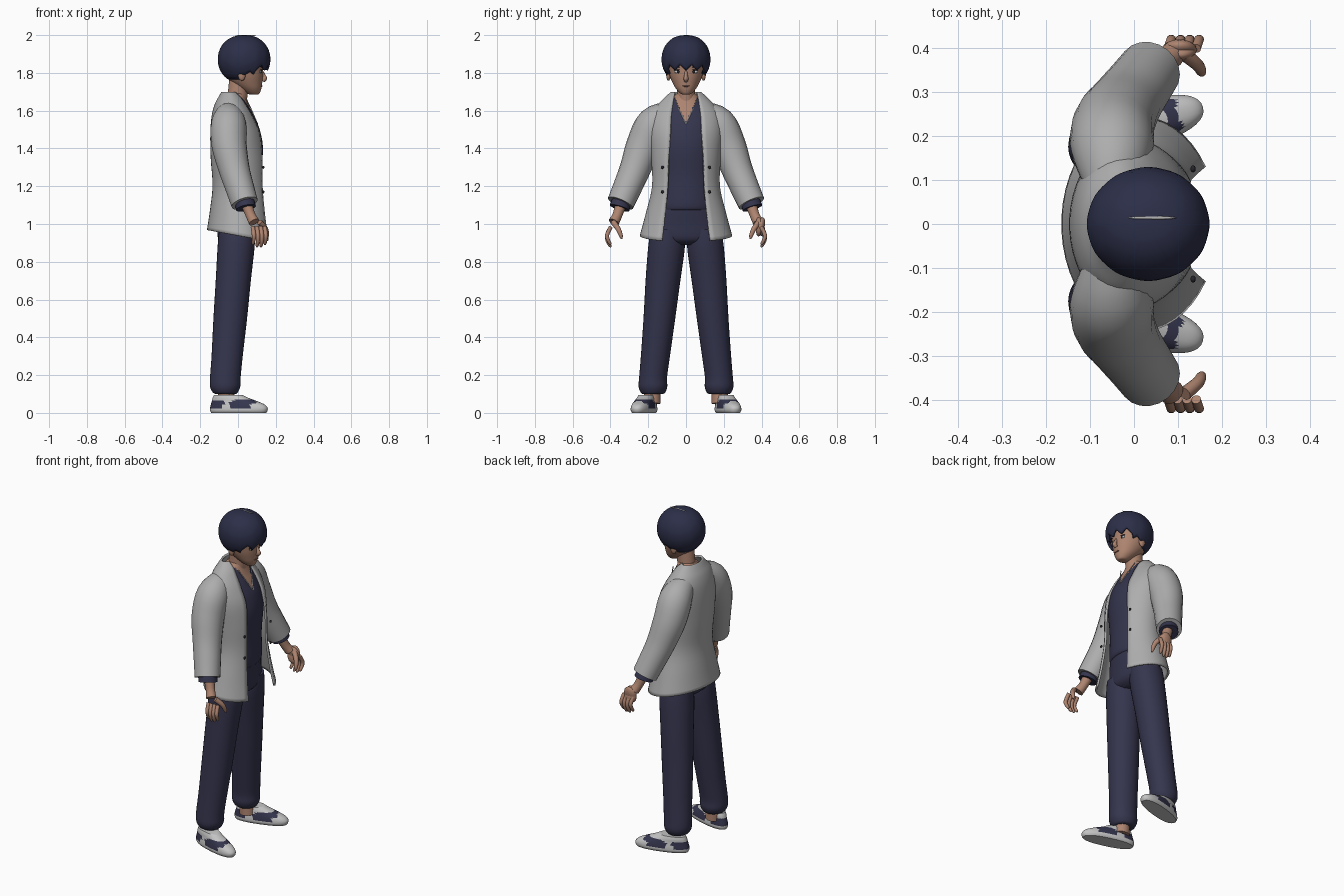
import bpy, bmesh, math
from mathutils import Vector, Matrix

if bpy.data.objects.get("Cube"):
    bpy.data.objects.remove(bpy.data.objects["Cube"])


def material(name, rgb):
    m = bpy.data.materials.new(name)
    m.use_nodes = True
    m.diffuse_color = (*rgb, 1)
    node = m.node_tree.nodes["Principled BSDF"]
    node.inputs["Base Color"].default_value = (*rgb, 1)
    node.inputs["Roughness"].default_value = 0.8
    return m


NAVY = material("navy cloth", (0.035, 0.035, 0.075))
HAIR = material("dark blue hair", (0.025, 0.028, 0.065))
COAT = material("light grey cloth", (0.42, 0.42, 0.42))
SKIN = material("skin", (0.42, 0.23, 0.16))
WHITE = material("off white", (0.55, 0.55, 0.55))
DARK = material("dark line", (0.02, 0.018, 0.025))
LIP = material("lip", (0.27, 0.12, 0.09))


def finish(name, bm, mats, rule=None, thick=0):
    bmesh.ops.recalc_face_normals(bm, faces=bm.faces)
    if rule:
        for f in bm.faces:
            f.material_index = rule(f.calc_center_median())
    me = bpy.data.meshes.new(name)
    bm.to_mesh(me)
    bm.free()
    ob = bpy.data.objects.new(name, me)
    bpy.context.collection.objects.link(ob)
    for m in mats:
        me.materials.append(m)
    if thick:
        mod = ob.modifiers.new("thickness", "SOLIDIFY")
        mod.thickness, mod.offset = thick, -1
    bpy.ops.object.select_all(action="DESELECT")
    ob.select_set(True)
    bpy.context.view_layer.objects.active = ob
    bpy.ops.object.shade_smooth_by_angle(angle=math.radians(50))
    return ob


def smooth_rows(rows, steps):
    """Catmull-Rom interpolation between rows of numbers."""
    out = []
    for i in range(len(rows) - 1):
        a, b, c, d = (rows[max(0, min(len(rows) - 1, i + k))] for k in (-1, 0, 1, 2))
        for s in range(steps):
            t = s / steps
            out.append([q + 0.5 * t * (r - p + t * (2 * p - 5 * q + 4 * r - u + t * (3 * (q - r) + u - p)))
                        for p, q, r, u in zip(a, b, c, d)])
    return out + [list(rows[-1])]


def skin_rings(rings, closed=True, caps=True):
    bm = bmesh.new()
    vs = [[bm.verts.new(p) for p in r] for r in rings]
    n = len(rings[0])
    for a, b in zip(vs, vs[1:]):
        for i in range(n if closed else n - 1):
            j = (i + 1) % n
            bm.faces.new((a[i], a[j], b[j], b[i]))
    if caps:
        bm.faces.new(vs[0])
        bm.faces.new(vs[-1])
    return bm


def oval(z, back, front, ry, cy=0, n=32, power=1.0, start=0.0):
    """Level ring given by back x, front x and half width."""
    span = 2 * math.pi - 2 * start
    pts = []
    for i in range(n):
        t = start + span * i / (n if start == 0 else n - 1)
        c, s = math.cos(t), math.sin(t)
        pts.append(Vector(((front + back) / 2 + (front - back) / 2 * math.copysign(abs(c) ** power, c),
                           cy + ry * math.copysign(abs(s) ** power, s), z)))
    return pts


def stack(name, rows, mats, rule=None, steps=4, **kw):
    return finish(name, skin_rings([oval(*r, **kw) for r in smooth_rows(rows, steps)]), mats, rule)


def tube(name, rows, mat, side=1, n=20, steps=4):
    """Round limb along a path of (x, y, z, radius), mirrored by side."""
    rows = smooth_rows(rows, steps)
    pts = [Vector((r[0], r[1] * side, r[2])) for r in rows]
    rings = []
    for i, p in enumerate(pts):
        d = (pts[min(i + 1, len(pts) - 1)] - pts[max(i - 1, 0)]).normalized()
        u = (Vector((1, 0, 0)) - d * d.x).normalized()
        v = d.cross(u)
        rings.append([p + rows[i][3] * (u * math.cos(a) + v * math.sin(a))
                      for a in (2 * math.pi * k / n for k in range(n))])
    return finish(name, skin_rings(rings), [mat])


def blob(name, loc, scale, mat, tilt=0):
    bm = bmesh.new()
    m = Matrix.Translation(loc) @ Matrix.Rotation(tilt, 4, "X") @ Matrix.Diagonal((*scale, 1))
    bmesh.ops.create_uvsphere(bm, u_segments=16, v_segments=10, radius=1, matrix=m)
    return finish(name, bm, [mat])


# Shirt with a skin-coloured V neck, and neck
stack("shirt", [(1.07, -.11, .105, .15), (1.1, -.12, .122, .155), (1.25, -.115, .122, .15),
                (1.4, -.125, .132, .16), (1.5, -.12, .115, .165), (1.57, -.11, .085, .15),
                (1.62, -.1, .06, .12), (1.66, -.08, .045, .08), (1.69, -.06, .04, .05)],
      [NAVY, SKIN], lambda c: int(c.x > 0 and abs(c.y) < (c.z - 1.53) * .42 or c.z > 1.67),
      steps=8, n=72)
stack("neck", [(1.62, -.06, .045, .055), (1.68, -.055, .05, .047), (1.78, -.045, .06, .047)], [SKIN])
for s in (-1, 1):
    tube("neckline_trim", [(.103, 0, 1.53, .003), (.075, .03, 1.595, .003), (.045, .06, 1.66, .003)],
         WHITE, s, n=6)

# Open coat: rows of z, back, front, half width, opening half width
coat_rows = smooth_rows([(.94, -.165, .19, .245, .13), (1.05, -.15, .17, .215, .115),
                         (1.2, -.135, .155, .18, .1), (1.35, -.145, .15, .185, .095),
                         (1.48, -.147, .13, .195, .085), (1.57, -.14, .09, .185, .08),
                         (1.63, -.125, .055, .15, .072), (1.67, -.105, .03, .112, .066),
                         (1.7, -.088, 0, .08, .06)], 4)
coat_rings = []
for z, back, front, ry, gap in coat_rows:
    ring = oval(z, back, front, ry, n=40, start=math.asin(gap / ry))
    for p in ring:
        p.z -= .17 * p.x * max(0, 1 - (z - .94) / .3)
    coat_rings.append(ring)
finish("coat_body", skin_rings(coat_rings, False, False), [COAT], thick=.012)
for y in (-.125, .125):
    for z in (1.17, 1.3):
        blob("coat_button", (.134, y, z), (.006, .008, .008), DARK)

# Trousers
stack("trouser_hips", [(.89, -.07, .05, .1), (.92, -.105, .088, .185), (1.0, -.11, .1, .182),
                       (1.08, -.11, .112, .16), (1.11, -.1, .11, .14)], [NAVY])

for s, label in ((1, "left"), (-1, "right")):
    stack(label + "_trouser_leg",
          [(.97, -.1, .09, .085, .1 * s), (.88, -.108, .088, .097, .103 * s),
           (.7, -.118, .068, .092, .122 * s), (.5, -.13, .048, .084, .141 * s),
           (.3, -.14, .025, .077, .162 * s), (.19, -.148, .014, .074, .174 * s),
           (.14, -.148, .012, .076, .175 * s), (.11, -.135, 0, .066, .175 * s),
           (.1, -.12, -.01, .055, .175 * s)], [NAVY])
    tube(label + "_ankle", [(-.06, .18, .05, .045), (-.065, .178, .13, .042)], SKIN, s)

    # Shoe: pale sole, toe and tongue with navy sides
    shoe = stack(label + "_shoe",
                 [(0, -.15, .15, .046), (.012, -.156, .157, .053), (.028, -.156, .157, .053),
                  (.045, -.152, .14, .05), (.062, -.147, .1, .046), (.08, -.142, .05, .043),
                  (.095, -.135, .02, .038)], [WHITE, NAVY],
                 lambda c: int(.024 < c.z < .066 and c.x < .075 and not -.07 < c.x < -.03
                               or .05 < c.z < .07 and 0 < c.x < .1), n=40, power=.85)
    shoe.rotation_euler.z = math.radians(16) * s
    shoe.location = (.004, .222 * s, 0)

    # Sleeve, inner cuff, forearm and hand
    tube(label + "_sleeve", [(-.05, .07, 1.6, .055), (-.05, .165, 1.535, .092), (-.047, .222, 1.42, .093),
                             (-.02, .27, 1.29, .082), (.01, .312, 1.19, .076), (.035, .347, 1.11, .072)],
         COAT, s)
    tube(label + "_inner_cuff", [(.03, .335, 1.14, .05), (.042, .352, 1.085, .054)], NAVY, s)
    tube(label + "_forearm", [(.04, .34, 1.12, .032), (.065, .362, 1.05, .026), (.085, .382, 1.01, .029)],
         SKIN, s)
    blob(label + "_palm", (.103, .395, .985), (.04, .021, .052), SKIN, .25 * s)
    for i in range(4):
        x, drop = .078 + .021 * i, (.012, 0, 0, .012)[i]
        tube(label + "_finger", [(x, .398, .985, .011), (x + .006, .417, .945, .0115),
                                 (x + .006, .415, .91 + drop, .0105), (x + .002, .402, .885 + drop, .008),
                                 (x + .002, .397, .878 + drop, .003)], SKIN, s, n=10, steps=3)
    tube(label + "_thumb", [(.115, .385, 1.01, .016), (.145, .36, .975, .014), (.153, .345, .94, .011),
                            (.155, .341, .92, .004)], SKIN, s, n=10)

    # Eye, brow and ear
    blob(label + "_eye_white", (.119, .043 * s, 1.806), (.005, .02, .008), WHITE)
    blob(label + "_iris", (.1225, .041 * s, 1.806), (.004, .008, .008), DARK)
    blob(label + "_lash", (.121, .043 * s, 1.815), (.006, .023, .0025), DARK, -.1 * s)
    blob(label + "_brow", (.125, .045 * s, 1.832), (.006, .024, .003), HAIR, .12 * s)
    blob(label + "_ear", (.02, .093 * s, 1.79), (.02, .012, .032), SKIN)

# Head with nose and mouth
stack("head", [(1.685, .07, .1, .012), (1.69, .05, .113, .028), (1.715, .01, .123, .052),
               (1.745, -.03, .128, .07), (1.78, -.06, .132, .085), (1.82, -.075, .134, .094),
               (1.87, -.085, .14, .1), (1.92, -.075, .12, .085), (1.95, -.04, .09, .05)], [SKIN])
tube("nose", [(.125, 0, 1.815, .006), (.136, 0, 1.785, .01), (.141, 0, 1.77, .013), (.13, 0, 1.757, .01)],
     SKIN, n=12)
blob("mouth", (.125, 0, 1.73), (.005, .02, .004), LIP)

# Hair cap with a pointed fringe, longer at the sides and back
columns, levels = 96, 14
hair_rings = []
for k in range(levels + 1):
    ring = []
    for i in range(columns):
        t = 2 * math.pi * i / columns
        front = math.cos(t)
        tooth = abs((i % 8) - 4) / 4
        low = 1.765 if front < -.3 else 1.785
        if front > .45:
            low = 1.812 + .03 * (1 - tooth)
        elif front > -.1:
            low += .02 * (1 - tooth)
        reach = math.acos((low - 1.872) / .128)
        phi = .02 + (reach - .02) * k / levels
        r = math.sin(phi) ** .85
        wave = 1 + .012 * (tooth - .5) * k / levels
        ring.append((.032 + .139 * r * front * wave, .129 * r * math.sin(t) * wave,
                     1.872 + .128 * math.cos(phi)))
    hair_rings.append(ring)
hair = skin_rings(hair_rings, caps=False)
bmesh.ops.holes_fill(hair, edges=[e for e in hair.edges if e.is_boundary and e.verts[0].co.z > 1.95])
finish("hair", hair, [HAIR], thick=.014)
blob("hair_parting", (.042, .014, 1.997), (.055, .004, .004), COAT)
